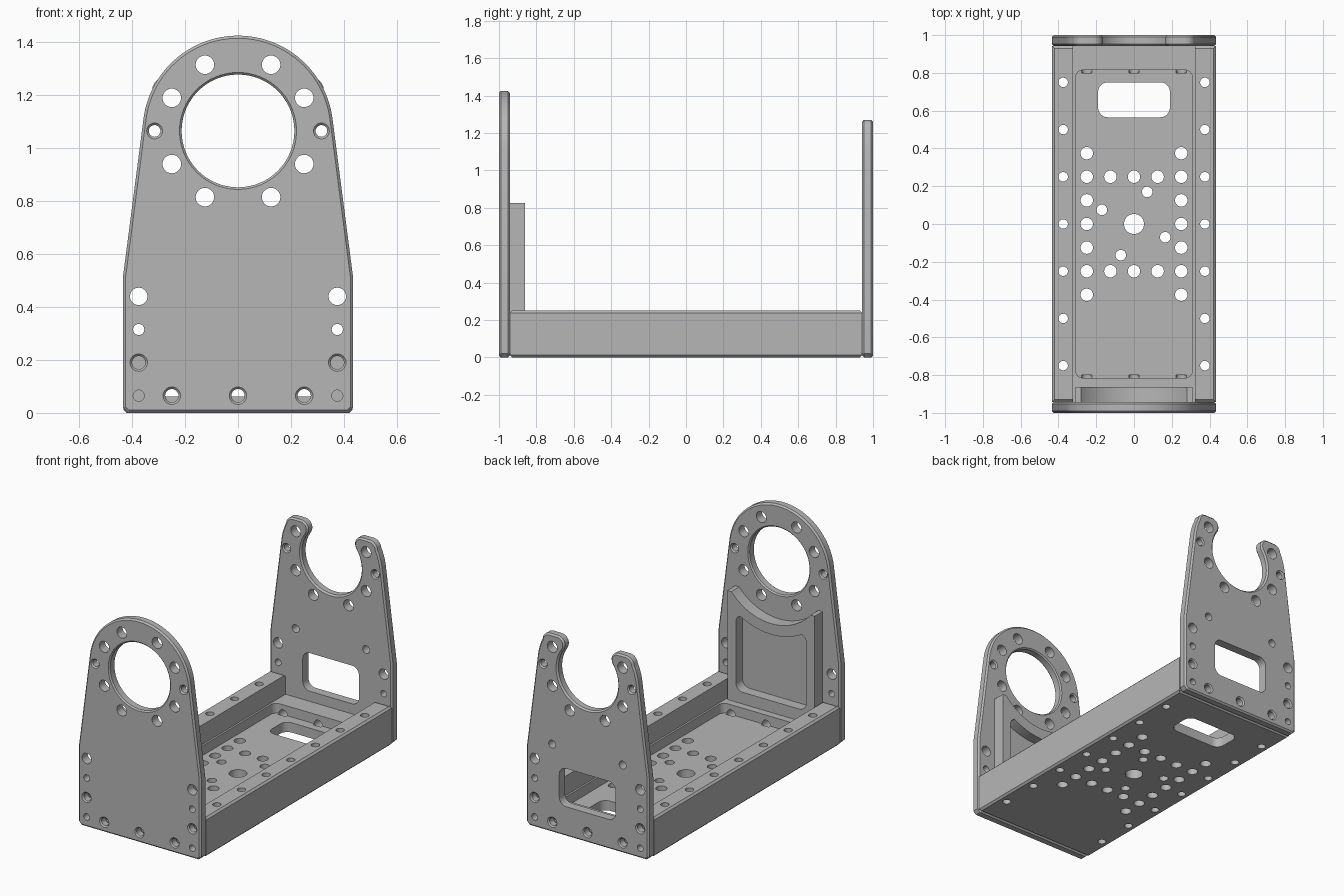
import bpy, bmesh, math
from mathutils import Matrix

if "Cube" in bpy.data.objects:
    bpy.data.objects.remove(bpy.data.objects["Cube"])

grey = bpy.data.materials.new("machined_grey")
grey.use_nodes = True
COLOUR = (0.47, 0.47, 0.47, 1)
grey.diffuse_color = COLOUR
grey.node_tree.nodes["Principled BSDF"].inputs["Base Color"].default_value = COLOUR

UPRIGHT = Matrix.Rotation(math.pi / 2, 4, 'X')   # drawing plane xy becomes xz, depth becomes -y
FLAT = Matrix.Identity(4)
AXIS = 1.065                                     # height of the bearing centre
INNER = 0.942                                    # inner face of the end plates


def arc(cx, cy, r, a0, a1, n=8):
    angles = [math.radians(a0 + (a1 - a0) * i / n) for i in range(n + 1)]
    return [(cx + r * math.cos(a), cy + r * math.sin(a)) for a in angles]


def rounded_rect(x0, x1, y0, y1, r):
    return (arc(x1 - r, y0 + r, r, -90, 0) + arc(x1 - r, y1 - r, r, 0, 90)
            + arc(x0 + r, y1 - r, r, 90, 180) + arc(x0 + r, y0 + r, r, 180, 270))


def rect(x, y):
    return [(-x, -y), (x, -y), (x, y), (-x, y)]


def mirrored(half):
    return half + [(-x, y) for x, y in reversed(half)]


def loft(bm, rings):
    """Closed solid through rings given as (outline, depth)."""
    rows = [[bm.verts.new((x, y, z)) for x, y in loop] for loop, z in rings]
    bm.faces.new(rows[0][::-1])
    bm.faces.new(rows[-1])
    for low, high in zip(rows, rows[1:]):
        for i in range(len(low)):
            j = (i + 1) % len(low)
            bm.faces.new((low[i], low[j], high[j], high[i]))


def prism(loop, z0, z1, chamfer=0):
    bm = bmesh.new()
    loft(bm, [(loop, z0), (loop, z1)])
    bmesh.ops.recalc_face_normals(bm, faces=bm.faces)
    if chamfer:
        bm.normal_update()
        rim = [e for e in bm.edges if any(abs(f.normal.z) > 0.9 for f in e.link_faces)]
        bmesh.ops.bevel(bm, geom=rim, offset=chamfer, segments=1, profile=0.5, affect='EDGES')
    return bm


def bores(points, z0, z1, chamfer=0, n=32):
    """Round cutters for (x, y, radius), flared at both ends when chamfered."""
    bm = bmesh.new()
    for x, y, r in points:
        wide, thin = (arc(x, y, q, 0, 360 - 360 / n, n - 1) for q in (r + 2 * chamfer, r))
        if chamfer:
            loft(bm, [(wide, z0 - chamfer), (thin, z0 + chamfer),
                      (thin, z1 - chamfer), (wide, z1 + chamfer)])
        else:
            loft(bm, [(thin, z0), (thin, z1)])
    bmesh.ops.recalc_face_normals(bm, faces=bm.faces)
    return bm


def make(name, bm, matrix):
    bm.transform(matrix)
    mesh = bpy.data.meshes.new(name)
    bm.to_mesh(mesh)
    bm.free()
    obj = bpy.data.objects.new(name, mesh)
    bpy.context.collection.objects.link(obj)
    mesh.materials.append(grey)
    return obj


def activate(obj):
    for other in bpy.context.selected_objects:
        other.select_set(False)
    obj.select_set(True)
    bpy.context.view_layer.objects.active = obj


def part(name, bm, matrix, cuts):
    """Solid part with each cutter subtracted in turn."""
    obj = make(name, bm, matrix)
    activate(obj)
    for cutter_bm, cutter_matrix in cuts:
        cutter = make("cutter", cutter_bm, cutter_matrix)
        cutter.hide_render = True
        mod = obj.modifiers.new("cut", 'BOOLEAN')
        mod.operation, mod.solver, mod.object = 'DIFFERENCE', 'EXACT', cutter
        bpy.ops.object.modifier_apply(modifier=mod.name)
        bpy.data.objects.remove(cutter)
    bpy.ops.object.shade_smooth_by_angle(angle=math.radians(30))
    return obj


def both(points):
    return [(s * x, y, r) for x, y, r in points for s in (-1, 1)]


# Hole patterns shared by the two end plates
ring_holes = both([(0.25, 1.19, 0.035), (0.25, 0.94, 0.035), (0.125, 0.815, 0.035)])
edge_holes = both([(0.375, 0.44, 0.033), (0.375, 0.315, 0.021), (0.375, 0.065, 0.021)])
screw_holes = both([(0.315, AXIS, 0.022), (0.375, 0.19, 0.025), (0.25, 0.065, 0.025)])
screw_holes.append((0, 0.065, 0.025))
foot = [(0.415, 0), (0.435, 0.02), (0.435, 0.51)]

# Front plate: round head with a full bearing hole
front = mirrored(foot + arc(0, AXIS, 0.36, 7.4, 88, 20))
part("front_plate", prism(front, INNER, 1, 0.01), UPRIGHT, [
    (bores([(0, AXIS, 0.213)], INNER, 1, 0.008, 64), UPRIGHT),
    (bores(screw_holes, INNER, 1, 0.008), UPRIGHT),
    (bores(ring_holes + edge_holes + both([(0.125, 1.315, 0.035)]), 0.9, 1.1), UPRIGHT)])

# Back plate: open bearing seat between two horns, with a window
horn = (foot + arc(0, AXIS, 0.36, 7.4, 26, 6) + arc(0.27, 1.215, 0.055, 18, 90)
        + arc(0.215, 1.22, 0.05, 90, 200) + arc(0, AXIS, 0.213, 35, -87, 24))
part("back_plate", prism(mirrored(horn), -1, -INNER, 0.01), UPRIGHT, [
    (bores(screw_holes, -1, -INNER, 0.008), UPRIGHT),
    (bores(ring_holes + edge_holes + both([(0.25, 0.565, 0.025)]), -1.1, -0.9), UPRIGHT),
    (prism(rounded_rect(-0.2, 0.2, 0.19, 0.435, 0.05), -1.1, -0.9), UPRIGHT)])

# Stiffener frame on the inside of the front plate
frame = mirrored([(0.31, 0.12), (0.31, 0.825)] + arc(0, AXIS, 0.37, -40.5, -88, 14))
recess = mirrored(arc(0.2, 0.25, 0.05, -90, 0) + [(0.25, 0.65), (0.24, 0.67)]
                  + arc(0, AXIS, 0.44, -60, -88, 8))
part("stiffener_frame", prism(frame, 0.862, INNER + 0.003), UPRIGHT,
     [(prism(recess, 0.8, INNER - 0.012), UPRIGHT)])

# Base: channel between rails, sunken floor, drilled pattern and slot
floor_holes = both([(0.25, y / 8, 0.033) for y in range(-3, 4)]
                   + [(0.125, y, 0.033) for y in (-0.25, 0.25)])
floor_holes += [(0, y, 0.033) for y in (-0.25, 0.25)] + [(0, 0, 0.053)]
floor_holes += [(x, y, 0.028) for x, y in
                ((0.07, 0.17), (-0.17, 0.075), (0.165, -0.07), (-0.07, -0.165))]
rail_holes = both([(0.375, y / 4, 0.025) for y in range(-3, 4)])
end_holes = both([(0.375, 0.19, 0.025), (0.375, 0.065, 0.021), (0.25, 0.065, 0.028)])
end_holes.append((0, 0.065, 0.028))
part("base", prism(rect(0.433, INNER), 0, 0.25, 0.012), FLAT, [
    (prism(rect(0.322, 1.2), 0.125, 0.4), FLAT),
    (prism(rounded_rect(-0.31, 0.31, -0.815, 0.815, 0.04), 0.0625, 0.4), FLAT),
    (prism(rounded_rect(-0.19, 0.19, 0.565, 0.75, 0.05), -0.1, 0.4), FLAT),
    (bores(floor_holes + rail_holes, -0.1, 0.4), FLAT),
    (bores(end_holes, 0.8, 1.1), UPRIGHT),
    (bores(end_holes, -1.1, -0.8), UPRIGHT)])
